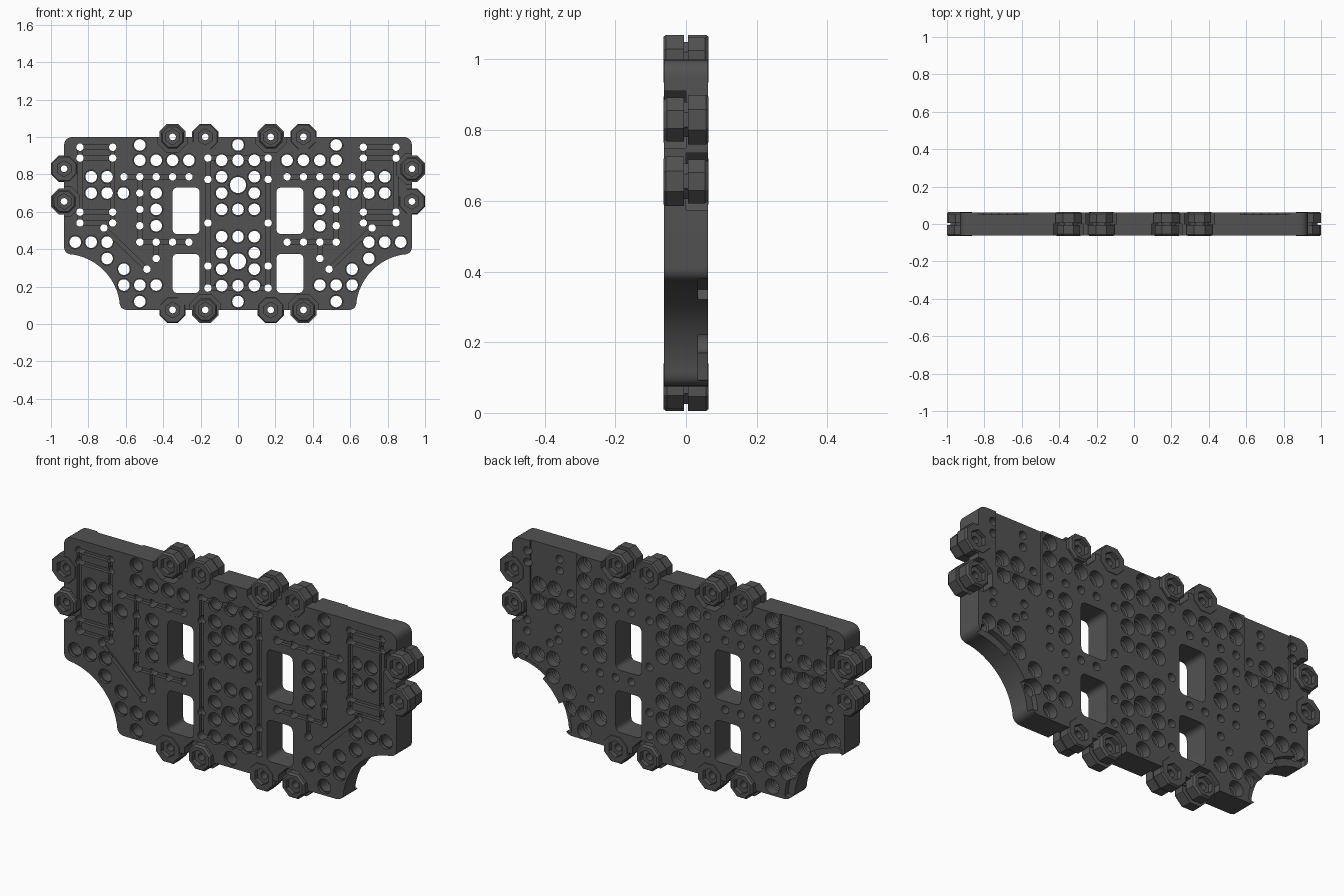
import bpy, bmesh, math
from mathutils import Vector

if "Cube" in bpy.data.objects:
    bpy.data.objects.remove(bpy.data.objects["Cube"])

T = 0.062          # half thickness of the plate


def prism(bm, pts, y0, y1):
    a = [bm.verts.new((x, y0, z)) for x, z in pts]
    b = [bm.verts.new((x, y1, z)) for x, z in pts]
    n = len(pts)
    bm.faces.new(a)
    bm.faces.new(b[::-1])
    for i in range(n):
        bm.faces.new((a[i], b[i], b[(i + 1) % n], a[(i + 1) % n]))


def lathe(bm, x, z, profile, n=24, rot=0.0):
    rings = [[bm.verts.new((x + r * math.cos(rot + 2 * math.pi * i / n), y,
                            z + r * math.sin(rot + 2 * math.pi * i / n))) for i in range(n)]
             for y, r in profile]
    bm.faces.new(rings[0])
    bm.faces.new(rings[-1][::-1])
    for a, b in zip(rings, rings[1:]):
        for i in range(n):
            bm.faces.new((a[i], b[i], b[(i + 1) % n], a[(i + 1) % n]))


def fillet(corners, steps=6):
    """Polygon of (x, z, cut) with rounded corners."""
    out = []
    for i, (x, z, t) in enumerate(corners):
        p = Vector((x, z))
        if t == 0:
            out.append((x, z))
            continue
        a = p + (Vector(corners[i - 1][:2]) - p).normalized() * t
        b = p + (Vector(corners[(i + 1) % len(corners)][:2]) - p).normalized() * t
        for k in range(steps + 1):
            u = k / steps
            q = a * (1 - u) ** 2 + p * 2 * u * (1 - u) + b * u * u
            out.append((q.x, q.y))
    return out


def make(name, bm):
    bmesh.ops.recalc_face_normals(bm, faces=bm.faces)
    me = bpy.data.meshes.new(name)
    bm.to_mesh(me)
    bm.free()
    ob = bpy.data.objects.new(name, me)
    bpy.context.collection.objects.link(ob)
    return ob


def boolean(ob, cutter, op='DIFFERENCE', self_hit=False):
    m = ob.modifiers.new("bool", 'BOOLEAN')
    m.operation, m.solver, m.object, m.use_self = op, 'EXACT', cutter, self_hit
    bpy.context.view_layer.objects.active = ob
    bpy.ops.object.modifier_apply(modifier=m.name)
    bpy.data.objects.remove(cutter)


# Plate outline with rounded corners and two concave lower corners
arc = [(0.93 - 0.3 * math.cos(math.radians(a)), 0.075 + 0.3 * math.sin(math.radians(a)), 0)
       for a in range(80, 9, -5)]
right = [(0.93, 1.0, 0.05), (0.93, 0.375, 0.04)] + arc + [(0.63, 0.075, 0.04)]
left = [(-x, z, t) for x, z, t in right[::-1]]
bm = bmesh.new()
prism(bm, fillet(right + left), -T, T)
plate = make("mounting_plate", bm)

# Edge lugs: (x, z, side that sits in a clearance recess)
lugs = [(-.35, 1, -1), (-.175, 1, 1), (.175, 1, -1), (.35, 1, 1),
        (-.35, .075, 1), (-.175, .075, -1), (.175, .075, 1), (.35, .075, -1),
        (-.93, .83, 1), (-.93, .655, -1), (.93, .83, -1), (.93, .655, 1)]
C8 = math.cos(math.pi / 8)
rec, lug = bmesh.new(), bmesh.new()
for x, z, s in lugs:
    lathe(rec, x, z, [(0, .081 / C8), (s * .1, .081 / C8)], 8, math.pi / 8)
    e = T + .002
    prof = [(-e, .054), (-e + .01, .062), (-.006, .062), (-.006, .05),
            (.006, .05), (.006, .07), (e - .008, .07), (e, .064)]
    prof = [(-s * y, r / C8) for y, r in prof]
    lathe(lug, x, z, prof, 8, math.pi / 8)
boolean(plate, make("recess_cutter", rec))
boolean(plate, make("edge_lugs", lug), 'UNION')

# Positions on the right half, mirrored to the left
big = [(.525, .957), (.525, .875), (.4375, .875), (.35, .875), (.2625, .875),
       (.785, .787), (.7, .787), (.785, .7), (.7, .7), (.6125, .7),
       (.4375, .7), (.4375, .6125), (.4375, .525),
       (.87, .4375), (.785, .4375), (.7, .4375), (.7, .35), (.61, .293),
       (.61, .208), (.525, .208), (.4375, .208), (.525, .12),
       (.0875, .875), (.0875, .787), (.0875, .7), (.0875, .6125),
       (.0875, .467), (.0875, .38), (.0875, .293), (.0875, .205)]
mid = [.957, .875, .6125, .467, .205, .12]
small = [(x, z) for x in (.845, .67) for z in (.945, .887, .598, .54)]
small += [(x, .787) for x in (.61, .525, .4375, .35, .2625)]
small += [(.525, z) for z in (.7, .6125, .525, .4375)]
small += [(x, .4375) for x in (.4375, .35, .2625)]
small += [(.717, .513), (.487, .293), (.4375, .35)]
small += [(.161, z) for z in (.887, .773, .54, .31, .192)]


def both(points):
    return points + [(-x, z) for x, z in points]


# Drilled holes and windows
bm = bmesh.new()


def stepped(x, z, g=0.0):
    lathe(bm, x, z, [(-.1, .036 + g), (-T + .015, .036 + g), (-T + .015, .031 + g),
                     (.01, .031 + g), (.015, .038 + g), (.1, .038 + g)])


for x, z in both(big) + [(0, z) for z in mid]:
    stepped(x, z)
for z in (.743, .335):
    stepped(0, z, .012)
for x, z in both(small):
    lathe(bm, x, z, [(-.1, .02), (.1, .02)], 16)
for x, z, s in lugs:
    lathe(bm, x, z, [(-.1, .018), (.1, .018)], 16)
for s in (-1, 1):
    for z0, z1 in ((.48, .73), (.165, .375)):
        prism(bm, fillet([(s * .205, z0, .03), (s * .35, z0, .03),
                          (s * .35, z1, .03), (s * .205, z1, .03)]), -.1, .1)
boolean(plate, make("hole_cutter", bm))

# Front grooves, lug nut pockets, back panels and back edge steps
bm = bmesh.new()
grooves = [(.845, .945, .845, .54), (.67, .945, .67, .54),
           (.61, .787, .2625, .787), (.525, .787, .525, .4375),
           (.525, .4375, .2625, .4375), (.4375, .4375, .4375, .35),
           (.717, .513, .487, .293), (.161, .887, .161, .192)]
grooves += [(.845, z, .67, z) for z in (.945, .887, .598, .54)]


def groove(x0, z0, x1, z1):
    a, b = Vector((x0, z0)), Vector((x1, z1))
    d = (b - a).normalized()
    p = Vector((-d.y, d.x)) * .011
    prism(bm, [tuple(q) for q in (a - p, b - p, b + p, a + p)], -.1, -T + .018)


for s in (-1, 1):
    for x0, z0, x1, z1 in grooves:
        groove(s * x0, z0, s * x1, z1)
    prism(bm, [(s * .57, .73), (s * .83, .73), (s * .83, 1.05), (s * .57, 1.05)], T - .01, .1)
    for a0, a1 in ((3, 29), (55, 87)):
        ang = [math.radians(a0 + (a1 - a0) * k / 8) for k in range(9)]
        pts = [(s * (.93 - r * math.cos(a)), .075 + r * math.sin(a))
               for r, seq in ((.22, ang), (.335, ang[::-1])) for a in seq]
        prism(bm, pts, .034, .1)
for z in (.887, .192):
    groove(-.161, z, .161, z)
for x, z, s in lugs:
    for y in (-1, 1):
        lathe(bm, x, z, [(y * .042, .042), (y * .1, .042)], 6, math.pi / 6)
boolean(plate, make("groove_cutter", bm), self_hit=True)

# Dark grey finish, sharp machined edges
mat = bpy.data.materials.new("dark_grey")
mat.diffuse_color = (.085, .085, .085, 1)
mat.use_nodes = True
mat.node_tree.nodes["Principled BSDF"].inputs["Base Color"].default_value = mat.diffuse_color
plate.data.materials.clear()
plate.data.materials.append(mat)
bpy.ops.object.select_all(action='DESELECT')
plate.select_set(True)
bpy.context.view_layer.objects.active = plate
bpy.ops.object.shade_smooth_by_angle(angle=math.radians(30))
